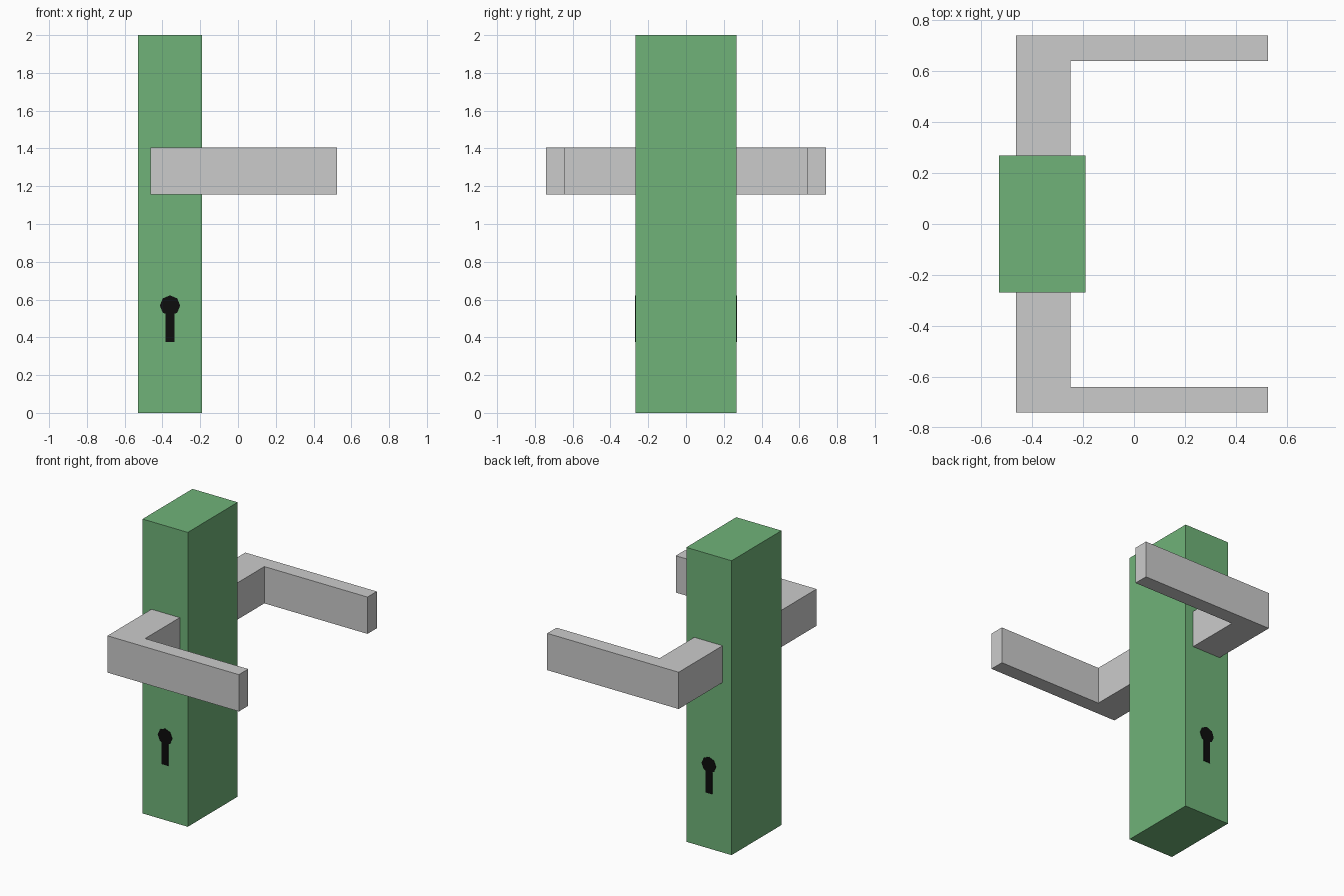
import bpy
import bmesh
from math import radians, cos, sin
from mathutils import Vector

if "Cube" in bpy.data.objects:
    bpy.data.objects.remove(bpy.data.objects["Cube"])


def material(name, color):
    mat = bpy.data.materials.new(name)
    mat.diffuse_color = color
    mat.use_nodes = True
    mat.node_tree.nodes["Principled BSDF"].inputs["Base Color"].default_value = mat.diffuse_color
    return mat


def extrude_profile(name, points, direction, mat=None, mirror_y=False):
    """Extrude a flat outline along a vector; optionally mirror front to back."""
    bm = bmesh.new()
    face = bm.faces.new([bm.verts.new(p) for p in points])
    result = bmesh.ops.extrude_face_region(bm, geom=[face], use_keep_orig=True)
    moved = [v for v in result["geom"] if isinstance(v, bmesh.types.BMVert)]
    bmesh.ops.translate(bm, verts=moved, vec=Vector(direction))
    bmesh.ops.recalc_face_normals(bm, faces=bm.faces)
    mesh = bpy.data.meshes.new(name)
    bm.to_mesh(mesh)
    bm.free()
    obj = bpy.data.objects.new(name, mesh)
    bpy.context.collection.objects.link(obj)
    if mat:
        mesh.materials.append(mat)
    if mirror_y:
        mod = obj.modifiers.new("Mirror", 'MIRROR')
        mod.use_axis = (False, True, False)
        mod.use_mirror_merge = False
    return obj


green = material("green_paint", (0.16, 0.45, 0.19, 1))
black = material("black", (0.004, 0.004, 0.004, 1))
HALF = 0.268

# Tall lock body
body = [(-0.53, -HALF), (-0.19, -HALF), (-0.19, HALF), (-0.53, HALF)]
extrude_profile("lock_body", [(x, y, 0) for x, y in body], (0, 0, 2), green)

# L-shaped lever handles, front and back
lever = [(-0.463, -HALF), (-0.463, -0.74), (0.525, -0.74),
         (0.525, -0.64), (-0.25, -0.64), (-0.25, -HALF)]
extrude_profile("lever_handles", [(x, y, 1.155) for x, y in lever],
                (0, 0, 0.25), mirror_y=True)

# Keyholes: octagonal head with a straight slot, on both faces
cx, cz, r, w = -0.36, 0.568, 0.054, 0.025
outline = [(cx + r * cos(radians(a)), cz + r * sin(radians(a)))
           for a in range(-45, 226, 45)]
outline += [(cx - w, 0.525), (cx - w, 0.375), (cx + w, 0.375), (cx + w, 0.525)]
extrude_profile("keyholes", [(x, -HALF, z) for x, z in outline],
                (0, -0.003, 0), black, mirror_y=True)
